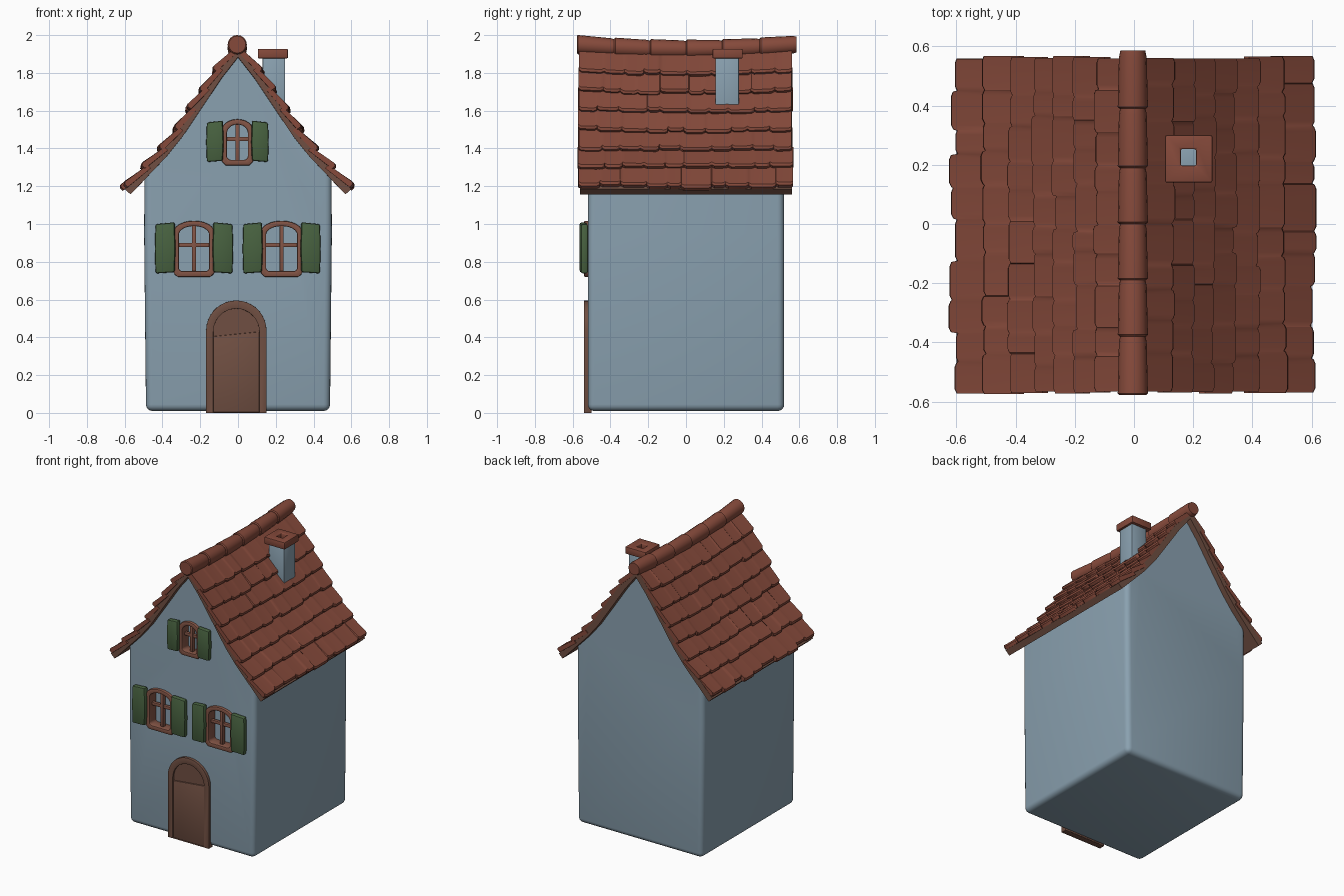
import bpy, bmesh, math, random
from mathutils import Vector, Matrix

if "Cube" in bpy.data.objects:
    bpy.data.objects.remove(bpy.data.objects["Cube"])

random.seed(4)


def material(name, *srgb):
    m = bpy.data.materials.new(name)
    lin = [((c / 255 + 0.055) / 1.055) ** 2.4 for c in srgb]
    m.diffuse_color = (*lin, 1)
    m.use_nodes = True
    m.node_tree.nodes["Principled BSDF"].inputs["Base Color"].default_value = m.diffuse_color
    return m


WALL = material("pale blue plaster", 138, 161, 176)
TILE = material("red clay", 134, 74, 59)
WOOD = material("brown wood", 112, 79, 66)
FRAME = material("reddish wood", 132, 85, 70)
GREEN = material("shutter green", 72, 98, 64)


def finish(name, bm, mat, bevel=0, segments=2):
    """Bevel the sharp edges and turn the bmesh into an object."""
    bmesh.ops.recalc_face_normals(bm, faces=bm.faces)
    if bevel:
        sharp = [e for e in bm.edges if e.calc_face_angle(0) > 0.6]
        bmesh.ops.bevel(bm, geom=sharp, offset=bevel, segments=segments,
                        affect='EDGES', profile=0.5, clamp_overlap=True)
    mesh = bpy.data.meshes.new(name)
    bm.to_mesh(mesh)
    bm.free()
    mesh.materials.append(mat)
    ob = bpy.data.objects.new(name, mesh)
    bpy.context.collection.objects.link(ob)
    return ob


def loft(loops, closed=False):
    """Skin between point loops; cap the ends, or join last to first."""
    bm = bmesh.new()
    rings = [[bm.verts.new(p) for p in loop] for loop in loops]
    n = len(rings[0])
    pairs = list(zip(rings, rings[1:])) + ([(rings[-1], rings[0])] if closed else [])
    for a, b in pairs:
        for i in range(n):
            j = (i + 1) % n
            bm.faces.new((a[i], a[j], b[j], b[i]))
    if not closed:
        bm.faces.new(rings[0])
        bm.faces.new(rings[-1])
    return bm


def at_y(pts, y):
    return [(x, y, z) for x, z in pts]


def prism(name, pts, y0, y1, mat, bevel=0):
    return finish(name, loft([at_y(pts, y0), at_y(pts, y1)]), mat, bevel)


def ring(name, outer, inner, y0, y1, mat, bevel=0):
    bm = loft([at_y(outer, y0), at_y(outer, y1), at_y(inner, y1), at_y(inner, y0)], True)
    return finish(name, bm, mat, bevel)


def rect(x0, x1, z0, z1):
    return [(x0, z0), (x1, z0), (x1, z1), (x0, z1)]


def arch(cx, half, z0, z1, rise, cut=0.0, n=12):
    """Outline with an elliptical top and optionally trimmed bottom corners."""
    pts = [(cx - half, z0 + cut), (cx - half + cut, z0), (cx + half - cut, z0), (cx + half, z0 + cut)]
    if not cut:
        pts = [(cx - half, z0), (cx + half, z0)]
    for i in range(n + 1):
        a = math.pi * i / n
        pts.append((cx + half * math.cos(a), z1 - rise + rise * math.sin(a)))
    return pts


# ---- roof slope: points from eave to ridge
SLOPE = [Vector(p) for p in ((.62, 1.205), (.52, 1.31), (.43, 1.405), (.35, 1.505),
                             (.28, 1.61), (.21, 1.715), (.14, 1.82), (.03, 1.95))]


def sag(y, z):
    return z - 0.025 * (1 - (y / 0.58) ** 2) * max(0, min(1, (z - 1.2) / 0.75))


def offset_slope(dist, apex):
    """Slope moved inward by dist, ending at the ridge line."""
    out = []
    for i, p in enumerate(SLOPE[:-1]):
        d = (SLOPE[min(i + 1, 7)] - SLOPE[max(i - 1, 0)]).normalized()
        out.append((p.x - d.y * dist, p.y + d.x * dist))
    return out + [(0, apex)]


def both_sides(half):
    return half + [(-x, z) for x, z in half[-2::-1]]


# ---- walls: gabled block with rounded corners
under = [p for p in offset_slope(0.055, 1.91) if p[0] < 0.45]
half = [(.487, .01), (.497, .95), (.495, 1.255)] + under
outline = both_sides(half)
bm = loft([at_y(outline, -.52), at_y(outline, .52)])
bmesh.ops.recalc_face_normals(bm, faces=bm.faces)
corners = []
for e in bm.edges:
    a, b = (v.co for v in e.verts)
    upright = a.y == b.y and a.x * b.x > 0 and min(abs(a.x), abs(b.x)) > .48
    if upright or max(a.z, b.z) < .02:
        corners.append(e)
bmesh.ops.bevel(bm, geom=corners, offset=.035, segments=4, affect='EDGES', profile=.5)
walls = finish("walls", bm, WALL)

# ---- roof deck with its brown boards
deck = both_sides(offset_slope(0.028, 1.95)) + both_sides(offset_slope(0.07, 1.885))[::-1]
ys = [-.56 + 1.12 * i / 8 for i in range(9)]
finish("roof_deck", loft([[(x, y, sag(y, z)) for x, z in deck] for y in ys]), WOOD)

# ---- overlapping tile rows with uneven lower edges
for side, label in ((-1, "left"), (1, "right")):
    for row in range(7):
        low, high = SLOPE[row], SLOPE[row + 1]
        d = (low - high).normalized()
        n = Vector((-d.y, d.x))
        wobble = .018 if row == 0 else .009
        loops = []
        start, end = -.572 + random.uniform(-.005, .005), .565 + random.uniform(-.006, .006)
        cuts = [start] + [start + (end - start) * (i + random.uniform(-.25, .25)) / 10
                          for i in range(1, 10)] + [end]
        for y0, y1 in zip(cuts, cuts[1:]):
            shift, lift = random.uniform(-wobble, wobble), random.uniform(-.004, .004)
            for y, pull in ((y0 + .002, .01), (y0 + .016, 0), (y1 - .016, 0), (y1 - .002, .008)):
                tip = low + d * (shift - pull) + n * lift
                top = high - n * .028 - d * .03
                section = (top, tip - d * .012, tip - n * .009, tip - n * .03, top - n * .025)
                loops.append([(side * p.x, y, sag(y, p.y)) for p in section])
        finish(f"{label}_tile_row_{row + 1}", loft(loops), TILE)

# ---- ridge tiles, each flaring over the next
seams = (-.578, -.38, -.19, 0, .19, .39, .582)
for i, (y0, y1) in enumerate(zip(seams, seams[1:])):
    loops = []
    for y, r in ((y0, .045), (y0 + .006, .051), (y1 - .02, .047), (y1 + .004, .042)):
        zc = 1.95 - .025 * (1 - (y / .58) ** 2)
        loops.append([(-.004 + r * math.cos(k * math.tau / 16), y, zc + r * math.sin(k * math.tau / 16))
                      for k in range(16)])
    finish(f"ridge_tile_{i + 1}", loft(loops), TILE)

# ---- chimney stack and open cap
stack = [(.13, .155), (.25, .155), (.25, .28), (.13, .28)]
finish("chimney", loft([[(x, y, z) for x, y in stack] for z in (1.55, 1.89)]), WALL, .006)


def flat(x0, x1, y0, y1, z):
    return [(x0, y0, z), (x1, y0, z), (x1, y1, z), (x0, y1, z)]


cap = [flat(.105, .265, .14, .30, 1.877), flat(.105, .265, .14, .30, 1.927),
       flat(.158, .21, .197, .253, 1.927), flat(.158, .21, .197, .253, 1.877)]
finish("chimney_cap", loft(cap, True), TILE, .006)


# ---- windows: recess, deep frame, cross bars and a pair of shutters
def window(name, cx, half, z0, z1, shutter):
    cutter = prism(name + "_cutter", arch(cx, half - .015, z0 + .015, z1 - .015, .045), -.7, -.468, WALL)
    cutter.hide_render = True
    mod = walls.modifiers.new("recess", 'BOOLEAN')
    mod.operation, mod.solver, mod.object = 'DIFFERENCE', 'EXACT', cutter
    bpy.context.view_layer.objects.active = walls
    bpy.ops.object.modifier_apply(modifier=mod.name)
    bpy.data.objects.remove(cutter)
    ring(name + "_frame", arch(cx, half, z0, z1, .06, .02), arch(cx, half - .028, z0 + .03, z1 - .028, .045, .012),
         -.54, -.462, FRAME, .006)
    mid = z0 + (z1 - z0) * .57
    prism(name + "_upright_bar", rect(cx - .011, cx + .011, z0 + .02, z1 - .02), -.515, -.485, FRAME, .004)
    prism(name + "_cross_bar", rect(cx - half + .02, cx + half - .02, mid - .011, mid + .011),
          -.512, -.488, FRAME, .004)
    for side, label in ((-1, "left"), (1, "right")):
        near, far = cx + side * (half - .006), cx + side * (half + shutter)
        pts = [(near, z0 + .025), (far, z0 + .018), (far + side * .004, (z0 + z1) / 2),
               (far, z1 - .018), (near, z1 - .008), (near - side * .004, (z0 + z1) / 2)]
        bm = loft([at_y(pts, -.56), at_y(pts, -.522)])
        bmesh.ops.rotate(bm, verts=bm.verts, cent=((near + far) / 2, -.54, 0),
                         matrix=Matrix.Rotation(side * .08, 3, 'Z'))
        finish(f"{name}_{label}_shutter", bm, GREEN, .01)


window("lower_left_window", -.233, .108, .72, 1.017, .095)
window("lower_right_window", .231, .11, .72, 1.017, .092)
window("upper_window", -.003, .083, 1.31, 1.555, .078)

# ---- door: arched frame, lower panel and recessed arched upper panel
DX = -.009
ring("door_frame", arch(DX, .16, 0, .595, .16, n=18), arch(DX, .122, .002, .552, .125, n=18),
     -.54, -.5, WOOD, .005)
prism("door_upper_panel", arch(DX, .13, .003, .56, .13, n=18), -.527, -.5, WOOD)
prism("door_lower_panel", [(DX - .122, .003), (DX + .122, .003), (DX + .122, .43), (DX - .122, .405)],
      -.535, -.5, WOOD, .004)

# ---- smooth shading, keeping hard edges
bpy.ops.object.select_all(action='SELECT')
bpy.context.view_layer.objects.active = walls
bpy.ops.object.shade_smooth_by_angle(angle=math.radians(35))
